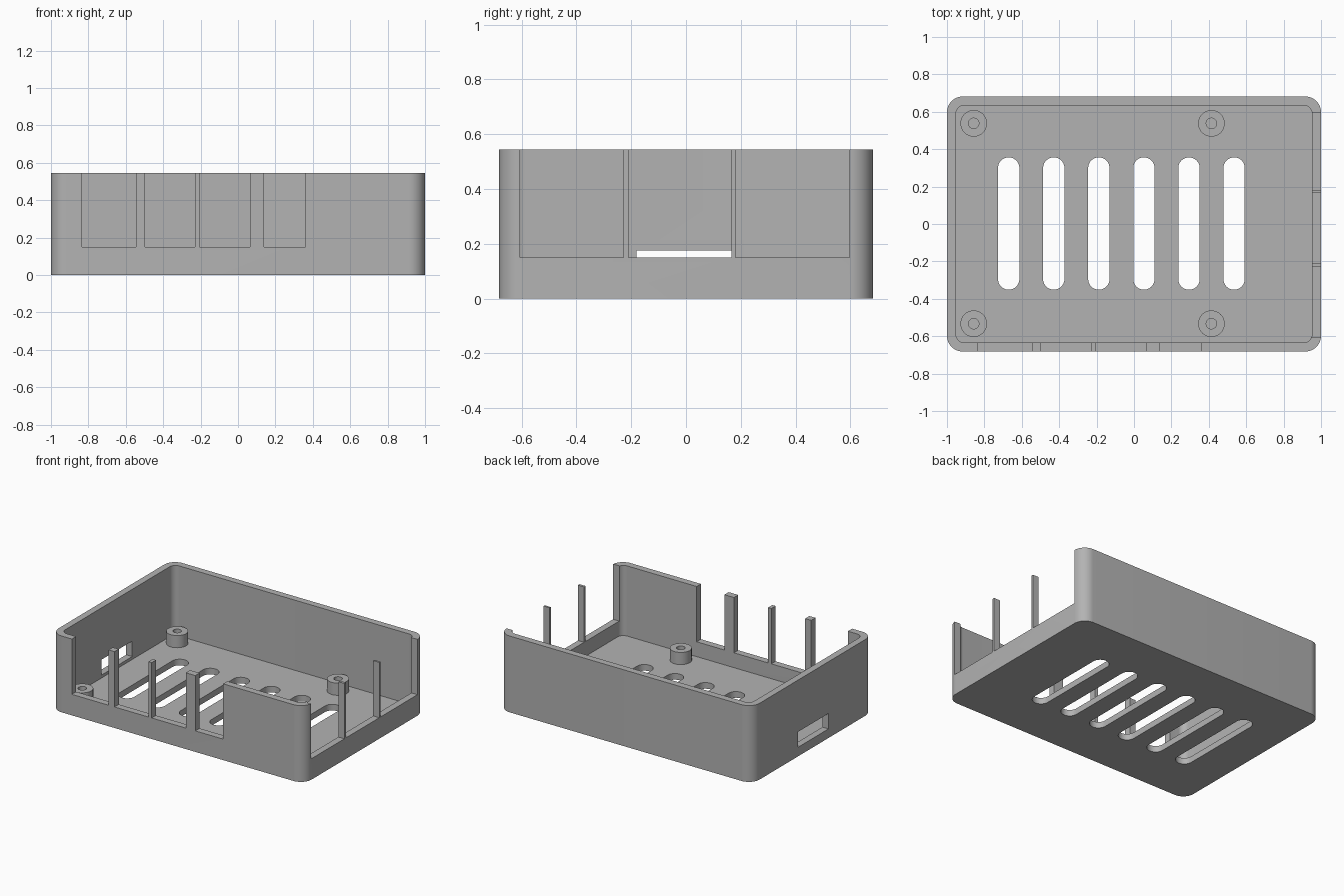
import bpy, bmesh, math

cube = bpy.data.objects.get("Cube")
if cube:
    bpy.data.objects.remove(cube, do_unlink=True)

HALF_X, HALF_Y, HEIGHT = 1.0, 0.682, 0.545
WALL, FLOOR, SILL = 0.048, 0.044, 0.15

grey = bpy.data.materials.new("light_grey_plastic")
grey.use_nodes = True
colour = (0.45, 0.45, 0.45, 1)
grey.diffuse_color = colour
grey.node_tree.nodes["Principled BSDF"].inputs["Base Color"].default_value = colour


def make_object(name, bm):
    bmesh.ops.recalc_face_normals(bm, faces=bm.faces)
    mesh = bpy.data.meshes.new(name)
    bm.to_mesh(mesh)
    bm.free()
    mesh.materials.append(grey)
    obj = bpy.data.objects.new(name, mesh)
    bpy.context.collection.objects.link(obj)
    return obj


def add_prism(bm, x0, x1, y0, y1, z0, z1, radius=0, steps=12):
    """Upright prism with a rectangular or rounded outline."""
    outline = []
    corners = [(x1, y1, -1, -1), (x0, y1, 1, -1), (x0, y0, 1, 1), (x1, y0, -1, 1)]
    for i, (x, y, sx, sy) in enumerate(corners):
        for k in range(steps + 1 if radius else 1):
            a = (i + k / steps) * math.pi / 2
            outline.append((x + radius * (sx + math.cos(a)) if radius else x,
                            y + radius * (sy + math.sin(a)) if radius else y))
    rings = [[bm.verts.new((x, y, z)) for x, y in outline] for z in (z0, z1)]
    bm.faces.new(rings[0][::-1])
    bm.faces.new(rings[1])
    n = len(outline)
    for i in range(n):
        j = (i + 1) % n
        bm.faces.new((rings[0][i], rings[0][j], rings[1][j], rings[1][i]))


def smooth(obj):
    bpy.ops.object.select_all(action="DESELECT")
    obj.select_set(True)
    bpy.context.view_layer.objects.active = obj
    bpy.ops.object.shade_smooth_by_angle(angle=math.radians(30))


# Outer block of the tray
bm = bmesh.new()
add_prism(bm, -HALF_X, HALF_X, -HALF_Y, HALF_Y, 0, HEIGHT, 0.085)
shell = make_object("case_shell", bm)

# Cavity
cavity = bmesh.new()
add_prism(cavity, WALL - HALF_X, HALF_X - WALL, WALL - HALF_Y, HALF_Y - WALL,
          FLOOR, HEIGHT + 0.1, 0.045)

# Floor vents
vents = bmesh.new()
for i in range(6):
    x = -0.67 + 0.241 * i
    add_prism(vents, x - 0.057, x + 0.057, -0.351, 0.356, -0.1, 0.1, 0.0565)

# Open-topped port cutouts in the front and left walls, and the card slot
ports = bmesh.new()
for x0, x1 in ((-0.835, -0.545), (-0.498, -0.23), (-0.205, 0.065), (0.14, 0.36)):
    add_prism(ports, x0, x1, -0.8, -0.6, SILL, HEIGHT + 0.2)
for y0, y1 in ((-0.606, -0.228), (-0.21, 0.166), (0.18, 0.597)):
    add_prism(ports, 0.92, 1.1, y0, y1, SILL, HEIGHT + 0.2)
add_prism(ports, -1.1, -0.9, -0.18, 0.166, 0.065, 0.175)

cutters = [make_object(name, bm) for name, bm in
           (("cavity_cutter", cavity), ("vent_cutter", vents), ("port_cutter", ports))]
for cutter in cutters:
    cutter.hide_render = True
    mod = shell.modifiers.new(cutter.name, "BOOLEAN")
    mod.operation, mod.solver, mod.object = "DIFFERENCE", "EXACT", cutter

# Apply the cuts and discard the cutters
graph = bpy.context.evaluated_depsgraph_get()
cut_mesh = bpy.data.meshes.new_from_object(shell.evaluated_get(graph))
shell.modifiers.clear()
shell.data = cut_mesh
for cutter in cutters:
    bpy.data.objects.remove(cutter, do_unlink=True)
smooth(shell)

# Hollow standoffs that carry the circuit board
profile = [(0.071, FLOOR), (0.071, 0.131), (0.028, 0.131), (0.028, FLOOR)]
SIDES = 40
for side, x in (("right", -0.857), ("left", 0.414)):
    for end, y in (("front", -0.533), ("back", 0.538)):
        bm = bmesh.new()
        rings = [[bm.verts.new((x + r * math.cos(2 * math.pi * k / SIDES),
                                y + r * math.sin(2 * math.pi * k / SIDES), z))
                  for k in range(SIDES)] for r, z in profile]
        for i in range(4):
            a, b = rings[i], rings[(i + 1) % 4]
            for k in range(SIDES):
                m = (k + 1) % SIDES
                bm.faces.new((a[k], a[m], b[m], b[k]))
        smooth(make_object(f"standoff_{end}_{side}", bm))
